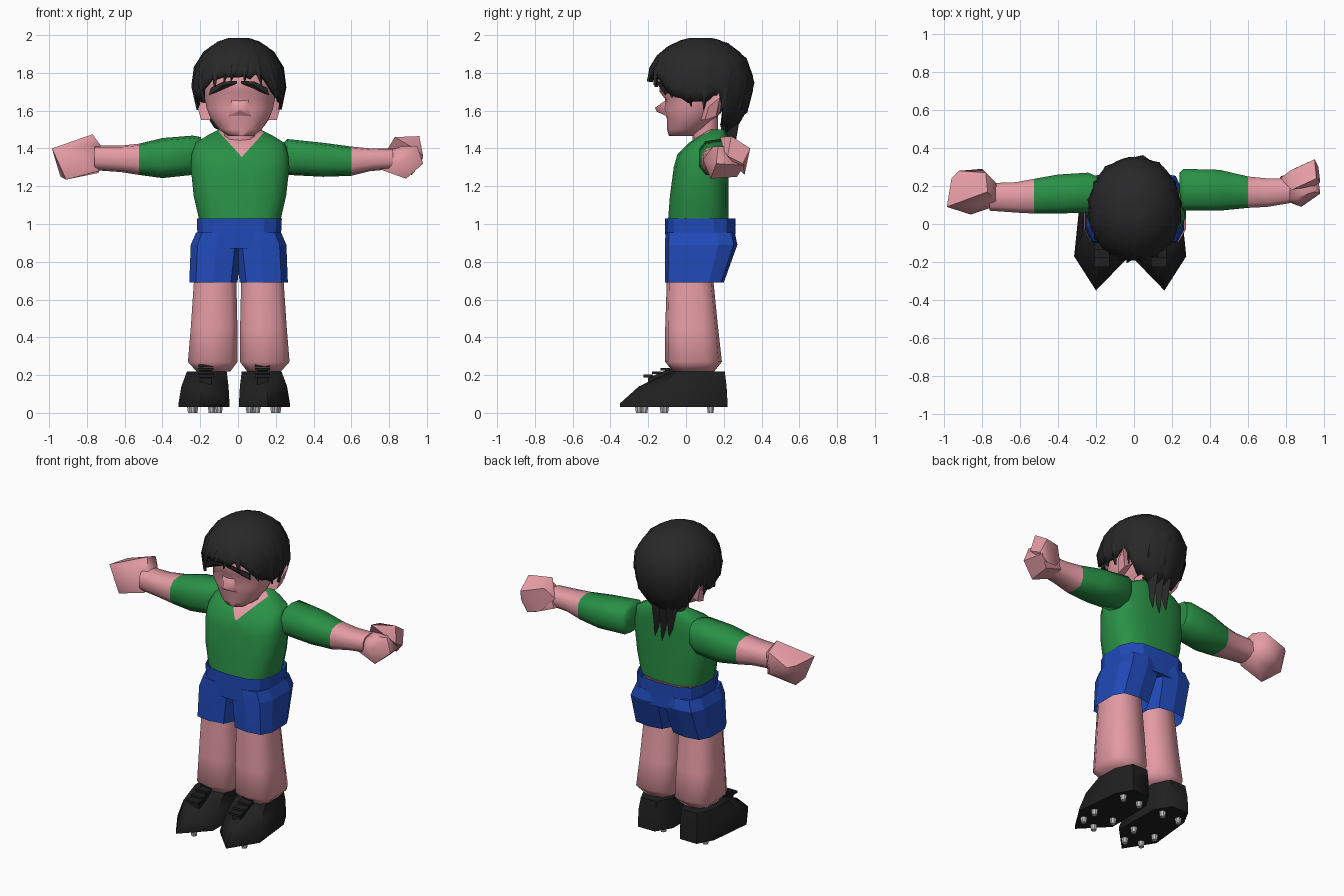
import bpy, bmesh, math, random
from mathutils import Vector

if "Cube" in bpy.data.objects:
    bpy.data.objects.remove(bpy.data.objects["Cube"])
random.seed(4)


def material(name, rgb):
    m = bpy.data.materials.new(name)
    m.diffuse_color = (*rgb, 1)
    m.use_nodes = True
    m.node_tree.nodes["Principled BSDF"].inputs["Base Color"].default_value = m.diffuse_color
    return m


SKIN = material("skin pink", (0.78, 0.33, 0.37))
GREEN = material("shirt green", (0.022, 0.28, 0.06))
BLUE = material("shorts blue", (0.015, 0.068, 0.48))
HAIR = material("hair black", (0.021, 0.021, 0.021))
SHOE = material("shoe black", (0.014, 0.014, 0.014))
STUD = material("stud grey", (0.55, 0.55, 0.55))


def finish(bm, name, mats, angle=35):
    bmesh.ops.recalc_face_normals(bm, faces=bm.faces)
    for f in bm.faces:
        f.smooth = True
    for e in bm.edges:
        e.smooth = e.calc_face_angle(0) < math.radians(angle)
    me = bpy.data.meshes.new(name)
    bm.to_mesh(me)
    bm.free()
    ob = bpy.data.objects.new(name, me)
    bpy.context.collection.objects.link(ob)
    for m in mats:
        me.materials.append(m)
    return ob


def oval(axis, pos, a0, a1, b0, b1, n=12, p=0.75):
    """Rounded-box ring at pos on axis 'z' (a=x, b=y) or 'x' (a=y, b=z)."""
    pts = []
    for i in range(n):
        t = 2 * math.pi * (i + 0.5) / n
        c, s, k = math.cos(t), math.sin(t), math.cos(math.pi / n)
        u = min(1, abs(c / k) ** p) * math.copysign(1, c)
        v = min(1, abs(s / k) ** p) * math.copysign(1, s)
        a, b = (a0 + a1) / 2 + u * (a1 - a0) / 2, (b0 + b1) / 2 + v * (b1 - b0) / 2
        pts.append((a, b, pos) if axis == 'z' else (pos, a, b))
    return pts


def loft(rings, caps=(True, True), mats=None):
    bm = bmesh.new()
    vs = [[bm.verts.new(p) for p in r] for r in rings]
    n = len(vs[0])
    for j in range(len(vs) - 1):
        for i in range(n):
            f = bm.faces.new((vs[j][i], vs[j][(i + 1) % n], vs[j + 1][(i + 1) % n], vs[j + 1][i]))
            f.material_index = mats[j] if mats else 0
    if caps[0]:
        bm.faces.new(vs[0][::-1])
    if caps[1]:
        bm.faces.new(vs[-1]).material_index = mats[-1] if mats else 0
    return bm


def hull(name, pts, mat, angle=30):
    bm = bmesh.new()
    for p in pts:
        bm.verts.new(p)
    r = bmesh.ops.convex_hull(bm, input=bm.verts)
    junk = [g for g in r["geom_interior"] if isinstance(g, bmesh.types.BMVert)]
    bmesh.ops.delete(bm, geom=junk, context='VERTS')
    return finish(bm, name, [mat], angle)


def zrings(rows, n=12, p=0.75):
    return [oval('z', r[0], *r[1:], n=n, p=p) for r in rows]


def flip(pts, c):
    return [(2 * c - x, y, z) for x, y, z in pts]


# shirt, with the V neck cut in and coloured as skin
bm = loft(zrings([(1.02, -.205, .225, -.095, .225), (1.15, -.235, .255, -.085, .225),
                  (1.3, -.25, .272, -.065, .225), (1.37, -.245, .265, -.045, .225),
                  (1.43, -.225, .245, .015, .225), (1.47, -.16, .18, .075, .22),
                  (1.5, -.10, .12, .12, .21)], n=16, p=0.7), (False, True))
apex = Vector((0.02, 0, 1.355))
for s in (-1, 1):
    front = [f for f in bm.faces if f.calc_center_median().y < 0.12]
    geom = set(front) | {e for f in front for e in f.edges} | {v for f in front for v in f.verts}
    bmesh.ops.bisect_plane(bm, geom=list(geom), plane_co=apex, plane_no=(s * 1.1, 0, 1), dist=1e-5)
for f in bm.faces:
    c = f.calc_center_median()
    if c.y < 0.13 and c.z - apex.z > 1.1 * abs(c.x - apex.x):
        f.material_index = 1
finish(bm, "shirt", [GREEN, SKIN])

# waist, waistband, seat of the shorts and the two shorts legs
finish(loft(zrings([(.97, -.19, .2, -.08, .2), (1.015, -.2, .215, -.09, .22)])), "waist", [SKIN])
finish(loft(zrings([(.945, -.215, .228, -.11, .262), (1.03, -.218, .232, -.11, .262)], 14, .65), (False, False)),
       "waistband", [BLUE], 20)
finish(loft(zrings([(.87, -.2, .21, -.109, .262), (.952, -.216, .226, -.109, .26)], 14, .6)), "seat", [BLUE], 20)
for side in ("left", "right"):
    rings = zrings([(.69, -.258, -.003, -.11, .2), (.89, -.25, .02, -.112, .272),
                    (.955, -.222, .02, -.108, .258)], 10, .65)
    legs = zrings([(.22, -.22, -.04, -.07, .15), (.27, -.265, -.003, -.11, .19),
                   (.45, -.25, -.003, -.11, .17), (.75, -.23, -.01, -.10, .14)], 10, .7)
    if side == "right":
        rings, legs = [flip(r, .003) for r in rings], [flip(r, .004) for r in legs]
    finish(loft(rings, (False, True)), side + "_shorts_leg", [BLUE], 15)
    finish(loft(legs), side + "_leg", [SKIN], 60)

# shoes with laces and studs
sole = [(-.20, -.35), (-.315, -.17), (-.285, .12), (-.23, .22), (-.11, .22), (-.05, .12), (-.045, -.19)]
mid = [(-.19, -.25), (-.30, -.13), (-.28, .11), (-.23, .215), (-.11, .215), (-.05, .11), (-.05, -.14)]
top = [(-.17, -.08), (-.27, -.05), (-.265, .1), (-.22, .205), (-.11, .205), (-.06, .1), (-.06, -.05)]
studs = [(-.24, -.22), (-.14, -.25), (-.25, -.11), (-.10, -.12), (-.23, .13), (-.11, .13)]
for side in ("left", "right"):
    m = (lambda p: p) if side == "left" else (lambda p: flip(p, -0.02))
    rings = [m([(x, y, z) for x, y in o]) for o, z in ((sole, .032), (sole, .05), (mid, .14), (top, .22))]
    finish(loft(rings), side + "_shoe", [SHOE], 60)
    for k in range(4):
        y, z = -.2 + .045 * k, .195 + .018 * k
        pts = [(-.17 + a * .04, y + b * .025, z + d * .007) for a in (-1, 1) for b in (-1, 1) for d in (-1, 1)]
        hull(f"{side}_lace_{k}", m(pts), SHOE)
    hull(side + "_tongue", m([(-.17 + a * .03, y, z) for a in (-1, 1)
                              for y, z in ((-.2, .15), (-.2, .185), (-.05, .25), (-.03, .2))]), SHOE)
    for k, (x, y) in enumerate(studs):
        finish(loft([m(oval('z', z, x - r, x + r, y - r, y + r, 8, 1)) for z, r in ((0, .015), (.036, .02))]),
               f"{side}_stud_{k}", [STUD])

# arms: sleeve and forearm in one loft
arms = {"left": [(-.195, .09, .25, 1.29, 1.46), (-.24, .06, .27, 1.26, 1.468), (-.40, .055, .26, 1.243, 1.455),
                 (-.525, .055, .238, 1.26, 1.425), (-.62, .06, .22, 1.275, 1.415), (-.76, .07, .215, 1.285, 1.415)],
        "right": [(.24, .10, .27, 1.29, 1.43), (.26, .07, .29, 1.26, 1.45), (.45, .07, .285, 1.25, 1.43),
                  (.6, .085, .25, 1.255, 1.41), (.7, .09, .24, 1.28, 1.40), (.82, .11, .24, 1.29, 1.40)]}
for side, rows in arms.items():
    finish(loft([oval('x', r[0], *r[1:], n=10, p=.78) for r in rows], mats=[0, 0, 0, 1, 1]),
           side + "_arm", [GREEN, SKIN], 55)

# fists
hull("left_fist", [(-.70, .14, 1.35), (-.74, .09, 1.28), (-.73, .12, 1.42), (-.77, .17, 1.475), (-.74, .22, 1.27),
                   (-.73, .22, 1.41), (-.78, .27, 1.44), (-.80, .29, 1.32), (-.92, .28, 1.38), (-.94, .22, 1.25),
                   (-.91, .08, 1.235), (-.985, .09, 1.40), (-.96, .24, 1.39), (-.86, .05, 1.34)], SKIN, 50)
hull("right_palm", [(.75, .14, 1.29), (.77, .25, 1.30), (.80, .13, 1.37), (.80, .25, 1.39), (.88, .09, 1.34),
                    (.89, .13, 1.24), (.98, .16, 1.32), (.90, .27, 1.25), (.96, .31, 1.31), (.86, .14, 1.41),
                    (.95, .17, 1.41), (.90, .24, 1.41)], SKIN, 50)
hull("right_fingers", [(.77, .24, 1.36), (.83, .18, 1.46), (.82, .28, 1.43), (.96, .24, 1.465), (.95, .34, 1.40),
                       (.95, .20, 1.39), (.97, .30, 1.32), (.84, .29, 1.28), (.98, .22, 1.36), (.92, .31, 1.26)],
     SKIN, 50)

# neck, head, nose, brow and ears
finish(loft(zrings([(1.36, -.06, .08, .03, .18), (1.46, -.07, .09, .035, .17), (1.58, -.08, .1, .02, .17)], 10)),
       "neck", [SKIN], 50)
finish(loft(zrings([(1.465, -.05, .08, -.09, .04), (1.50, -.10, .125, -.10, .10), (1.56, -.145, .165, -.102, .16),
                    (1.61, -.165, .185, -.12, .2), (1.66, -.175, .195, -.11, .22), (1.70, -.18, .20, -.14, .23),
                    (1.76, -.185, .205, -.14, .24), (1.85, -.16, .18, -.12, .22)], 18, .92)), "head", [SKIN], 70)
hull("nose", [(-.05, -.1, 1.57), (.07, -.1, 1.57), (.01, -.165, 1.615), (.01, -.155, 1.595), (-.04, -.1, 1.66),
              (.06, -.1, 1.66)], SKIN, 100)
for s, side in ((-1, "left"), (1, "right")):
    hull(side + "_ear", [(.005 + s * x, y, z) for x, y, z in (
        (.15, .08, 1.55), (.15, .10, 1.70), (.20, .10, 1.55), (.22, .12, 1.62), (.23, .18, 1.67),
        (.215, .17, 1.71), (.2, .16, 1.57), (.15, .17, 1.6))], SKIN)
    hull(side + "_eyebrow", [(.005 + s * x, y, z) for x, y, z in (
        (.01, -.15, 1.745), (.01, -.15, 1.757), (.01, -.12, 1.75), (.08, -.148, 1.735), (.08, -.148, 1.755),
        (.16, -.11, 1.68), (.15, -.11, 1.72), (.14, -.08, 1.71))], HAIR)

# hair: shell with a hem that follows fringe, sideburns, ears and nape
HEM = [(0, 1.79), (28, 1.78), (42, 1.75), (60, 1.66), (95, 1.63), (104, 1.68), (114, 1.68), (124, 1.52), (180, 1.44)]


def hem(a):
    for (a0, z0), (a1, z1) in zip(HEM, HEM[1:]):
        if a <= a1:
            return z0 + (z1 - z0) * (a - a0) / (a1 - a0)
    return HEM[-1][1]


def scalp(t, z, q=1.0):
    """Point on the hair surface at azimuth t (0 is the front) and height z."""
    d = z - 1.75
    r = q * math.sqrt(max(.004, 1 - (d / (.24 if d > 0 else .325)) ** 2))
    return (.004 + .247 * r * math.sin(t), .078 - .28 * r * math.cos(t), z)


N, ROWS = 48, 9
rings = [[] for _ in range(ROWS + 1)]
for i in range(N):
    t = 2 * math.pi * i / N
    low = hem(math.degrees(min(t, 2 * math.pi - t))) + random.uniform(-.018, .018)
    bump = random.uniform(-.03, .01)
    for j in range(ROWS + 1):
        k = j / ROWS
        z = low + (1.985 - low) * math.sin(k * math.pi / 2)
        rings[j].append(scalp(t, z, 1 + bump * (1 - k * .5)))
hair = finish(loft(rings, (False, True)), "hair", [HAIR], 40)
thick = hair.modifiers.new("thickness", 'SOLIDIFY')
thick.thickness, thick.offset = .02, -1

# layered locks that drape from crown to hem, ending in points
for k, a in enumerate((-150, -118, -92, -75, -58, -40, -22, -5, 16, 34, 52, 70, 88, 118, 150, 178)):
    t, low = math.radians(a), hem(abs(a))
    rows = []
    for j in range(6):
        u = j / 5
        z = 1.985 - (1.985 - low + .03) * (1 - math.cos(u * math.pi / 2))
        w = .17 * math.sin(math.pi * min(.98, .2 + .8 * u)) + .004
        tt = t + .15 * math.sin(3 * u + k)
        rows.append([scalp(tt - w, z, .985), scalp(tt, z, 1.03), scalp(tt + w, z, .985), scalp(tt, z, .95)])
    finish(loft(rows), f"hair_lock_{k}", [HAIR], 50)

# strands hanging on the nape
for k, (x, tip) in enumerate([(-.05, 1.33), (0, 1.29), (.05, 1.31)]):
    hull(f"nape_lock_{k}", [(x - .04, .18, 1.53), (x + .04, .18, 1.53), (x, .28, 1.53), (x - .028, .215, 1.42),
                            (x + .028, .215, 1.42), (x, .245, 1.42), (x + .005, .238, tip)], HAIR)
